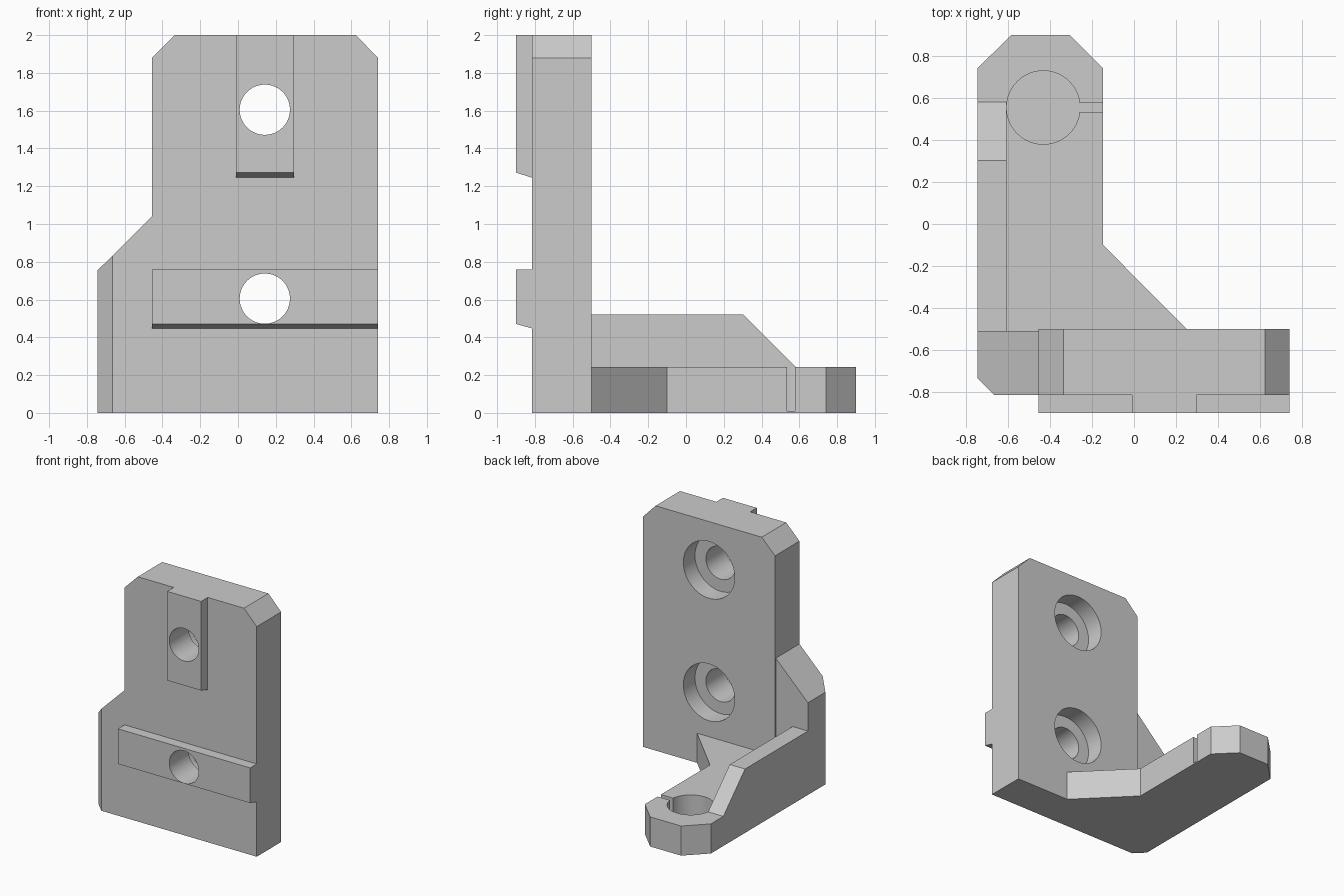
import bpy, bmesh, math
from mathutils import Vector

cube = bpy.data.objects.get("Cube")
if cube:
    bpy.data.objects.remove(cube, do_unlink=True)

grey = bpy.data.materials.new("plain grey")
grey.use_nodes = True
colour = (0.6, 0.6, 0.6, 1)
grey.diffuse_color = colour
grey.node_tree.nodes["Principled BSDF"].inputs["Base Color"].default_value = colour


def prism(name, axis, outline, lo, hi):
    """Extrude a 2D outline along an axis; outline holds the other two coordinates in order."""
    bm = bmesh.new()
    index = "xyz".index(axis)

    def place(pair, level):
        point = list(pair)
        point.insert(index, level)
        return Vector(point)

    base = bm.faces.new([bm.verts.new(place(p, lo)) for p in outline])
    grown = bmesh.ops.extrude_face_region(bm, geom=[base])["geom"]
    shift = place((0, 0), hi - lo)
    bmesh.ops.translate(bm, vec=shift, verts=[g for g in grown if isinstance(g, bmesh.types.BMVert)])
    bmesh.ops.recalc_face_normals(bm, faces=bm.faces)
    mesh = bpy.data.meshes.new(name)
    bm.to_mesh(mesh)
    bm.free()
    mesh.materials.append(grey)
    obj = bpy.data.objects.new(name, mesh)
    bpy.context.collection.objects.link(obj)
    return obj


def circle(u, v, radius, sides=64):
    return [(u + radius * math.cos(math.tau * i / sides),
             v + radius * math.sin(math.tau * i / sides)) for i in range(sides)]


def cut(obj, cutters):
    """Subtract each cutter and shade the bores smooth."""
    bpy.ops.object.select_all(action='DESELECT')
    bpy.context.view_layer.objects.active = obj
    obj.select_set(True)
    for cutter in cutters:
        cutter.hide_render = True
        mod = obj.modifiers.new("cut", 'BOOLEAN')
        mod.operation = 'DIFFERENCE'
        mod.solver = 'EXACT'
        mod.object = cutter
        bpy.ops.object.modifier_apply(modifier=mod.name)
    bpy.ops.object.shade_smooth_by_angle(angle=math.radians(30))


LEFT, RIGHT, EDGE = 0.74, -0.745, -0.455
FRONT, BACK, WING_BACK = -0.815, -0.5, -0.51
RIB_FRONT = -0.9
BOLT_X = 0.142

# Upright plate and the lower wing beside it
plate = prism("back_plate", "y", [(EDGE, 0), (LEFT, 0), (LEFT, 1.88), (0.625, 2),
                                  (-0.335, 2), (EDGE, 1.88)], FRONT, BACK)
wing = prism("plate_wing", "y", [(RIGHT, 0), (EDGE, 0), (EDGE, 1.04), (RIGHT, 0.753)],
             FRONT, WING_BACK)

# Locating ribs on the front, with undercut lower edges
upper_rib = prism("upper_rib", "x", [(RIB_FRONT, 2), (FRONT, 2), (FRONT, 1.245),
                                     (RIB_FRONT, 1.272)], -0.01, 0.297)
lower_rib = prism("lower_rib", "x", [(RIB_FRONT, 0.758), (FRONT, 0.758), (FRONT, 0.447),
                                     (RIB_FRONT, 0.471)], EDGE, LEFT)

# Horizontal arm with corner gusset and chamfered tip
arm = prism("arm", "z", [(RIGHT, WING_BACK), (EDGE, WING_BACK), (EDGE, BACK), (0.25, BACK),
                         (-0.147, -0.1), (-0.147, 0.742), (-0.306, 0.9), (-0.586, 0.9),
                         (RIGHT, 0.742)], 0, 0.242)

# Stiffening wall along the arm, sloping down at its end
prism("side_wall", "x", [(WING_BACK, 0.242), (WING_BACK, 0.522), (0.302, 0.522),
                         (0.582, 0.242)], RIGHT, -0.607)

# Bolt holes with counterbores on the back
holes, bores = [], []
for z in (0.605, 1.605):
    holes.append(prism("bolt_cutter", "y", circle(BOLT_X, z, 0.133), -1, 0))
    bores.append(prism("counterbore_cutter", "y", circle(BOLT_X, z, 0.232), -0.65, 0))
cut(plate, holes + bores)
cut(lower_rib, holes[:1])
cut(upper_rib, holes[1:])

# Blind socket and slot in the arm tip
socket = prism("socket_cutter", "z", circle(-0.432, 0.555, 0.175), 0.01, 0.5)
slot = prism("slot_cutter", "z", [(-0.4, 0.534), (0, 0.534), (0, 0.577), (-0.4, 0.577)], 0.01, 0.5)
cut(arm, [socket, slot])

# Chamfer on the outer front edge of the wing
corner = prism("corner_cutter", "z", [(RIGHT - 0.1, FRONT - 0.1), (RIGHT + 0.18, FRONT - 0.1),
                                      (RIGHT - 0.1, FRONT + 0.18)], -0.5, 1.5)
cut(wing, [corner])

for cutter in holes + bores + [socket, slot, corner]:
    bpy.data.objects.remove(cutter, do_unlink=True)
